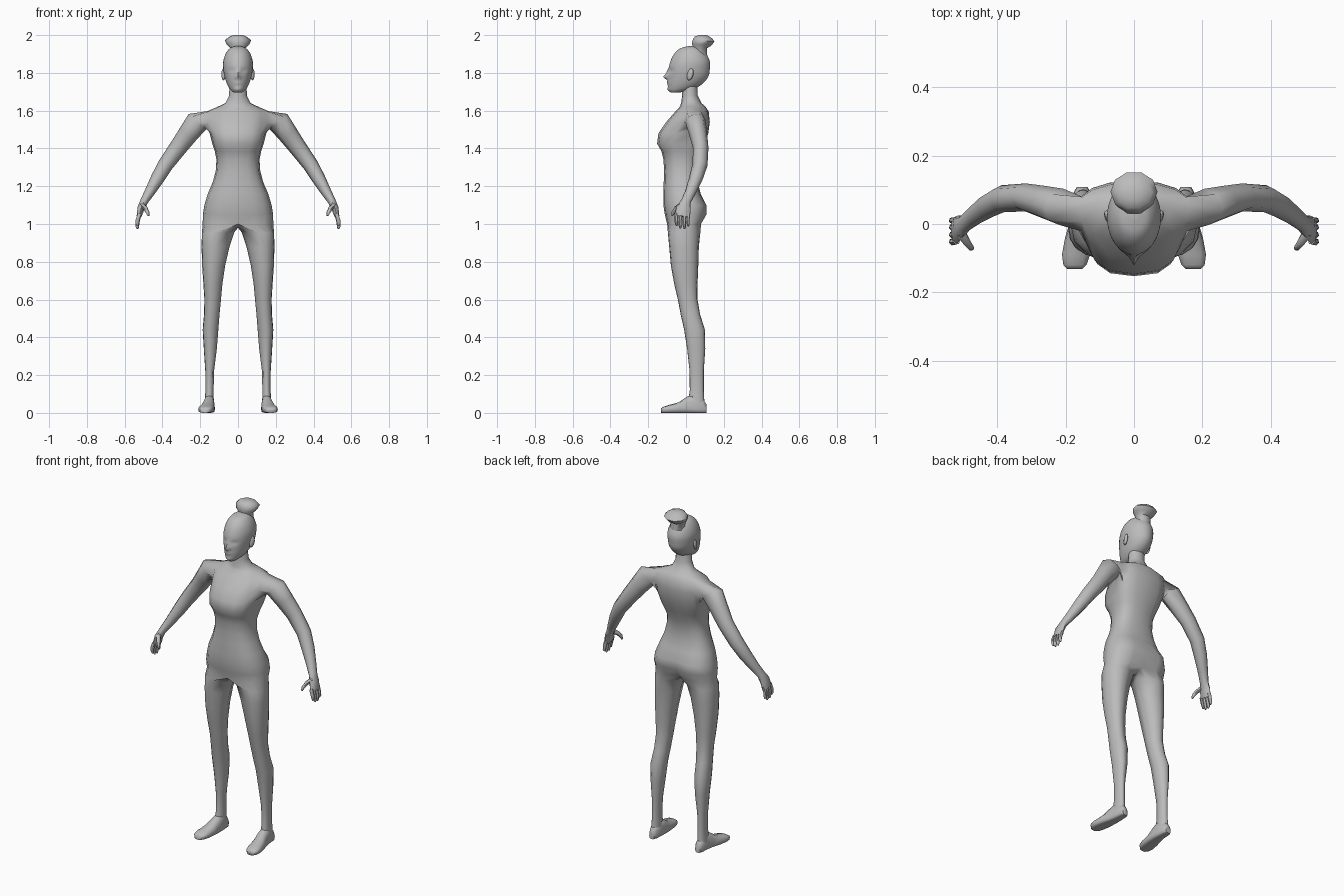
import bpy, bmesh, math
from mathutils import Vector

if "Cube" in bpy.data.objects:
    bpy.data.objects.remove(bpy.data.objects["Cube"])

skin = bpy.data.materials.new("grey_skin")
skin.diffuse_color = (0.5, 0.5, 0.5, 1)
skin.use_nodes = True
skin.node_tree.nodes["Principled BSDF"].inputs["Base Color"].default_value = skin.diffuse_color


def spow(v, p):
    return math.copysign(abs(v) ** p, v)


def finish(bm, name, mirror=False, angle=60):
    bmesh.ops.recalc_face_normals(bm, faces=bm.faces)
    me = bpy.data.meshes.new(name)
    bm.to_mesh(me)
    bm.free()
    ob = bpy.data.objects.new(name, me)
    bpy.context.collection.objects.link(ob)
    me.materials.append(skin)
    if mirror:
        mod = ob.modifiers.new("mirror", 'MIRROR')
        mod.merge_threshold = 0.0005
    bpy.ops.object.select_all(action='DESELECT')
    bpy.context.view_layer.objects.active = ob
    ob.select_set(True)
    bpy.ops.object.shade_smooth_by_angle(angle=math.radians(angle))
    return ob


def ring(bm, pts):
    return [bm.verts.new(p) for p in pts]


def bridge(bm, a, b):
    n = len(a)
    for i in range(n):
        bm.faces.new((a[i], a[(i + 1) % n], b[(i + 1) % n], b[i]))


def loft(bm, rows, start=None, cap=True):
    """Skin a list of closed point rings; start is an existing vertex loop."""
    prev = start
    for pts in rows:
        cur = ring(bm, pts)
        if prev:
            bridge(bm, prev, cur)
        elif cap:
            bm.faces.new(cur)
        prev = cur
    if cap:
        bm.faces.new(prev)


def tube_rows(path, dirs):
    """Rings across a path of (x, y, z, depth radius, thickness radius)."""
    rows = []
    for i, (x, y, z, ru, rv) in enumerate(path):
        a, b = Vector(path[max(i - 1, 0)][:3]), Vector(path[min(i + 1, len(path) - 1)][:3])
        t = (b - a).normalized()
        v = t.cross(Vector((0, 1, 0))).normalized()
        if v.x < 0:
            v = -v
        u = t.cross(v).normalized()
        if u.y < 0:
            u = -u
        rows.append([Vector((x, y, z)) + u * ru * c + v * rv * s for c, s in dirs])
    return rows


def circle_dirs(n, first=225):
    return [(math.cos(math.radians(first + 360 * i / n)),
             math.sin(math.radians(first + 360 * i / n))) for i in range(n)]


# ---- body: half torso, leg and arm in one skin, mirrored ----
bm = bmesh.new()
# height, half width, front y, back y, y of widest point, squareness
torso = [(1.00, .187, -.100, .085, .00, .85), (1.05, .186, -.112, .115, .00, .8),
         (1.10, .178, -.120, .115, .00, .8), (1.16, .160, -.120, .078, -.01, .8),
         (1.22, .134, -.118, .062, -.01, .8), (1.28, .118, -.116, .058, -.01, .8),
         (1.34, .114, -.119, .072, -.01, .8), (1.385, .123, -.130, .088, .00, .75),
         (1.425, .136, -.153, .102, .01, .7), (1.48, .150, -.146, .118, .03, .75),
         (1.54, .165, -.105, .126, .045, .85), (1.597, .163, -.055, .120, .05, .9),
         (1.622, .105, -.032, .102, .045, 1), (1.64, .066, -.026, .082, .03, 1),
         (1.68, .047, -.020, .062, .02, 1), (1.75, .045, -.020, .060, .02, 1)]
grid = []
for z, w, yf, yb, ym, p in torso:
    row = []
    for k in range(9):
        a = math.radians(-90 + 22.5 * k)
        s = spow(math.sin(a), p)
        x = 0 if k in (0, 8) else w * spow(math.cos(a), p)
        dent = .02 if k == 8 and z < 1.12 else 0      # seat cleft
        row.append((x, ym + s * ((ym - yf) if s < 0 else (yb - ym)) - dent, z))
    grid.append(ring(bm, row))
for r in range(len(grid) - 1):
    for k in range(8):
        if r in (9, 10) and k in (3, 4):              # arm opening
            continue
        bm.faces.new((grid[r][k], grid[r][k + 1], grid[r + 1][k + 1], grid[r + 1][k]))

# leg, starting from the hip row plus the crotch line
crotch = ring(bm, [(0, .045, .985), (0, 0, .98), (0, -.05, .985)])
leg = [(.955, .020, .191, -.096, .076), (.88, .045, .193, -.089, .068),
       (.78, .068, .190, -.080, .065), (.68, .083, .183, -.062, .061),
       (.60, .090, .178, -.043, .061), (.52, .098, .180, -.028, .075),
       (.44, .104, .187, -.010, .100), (.34, .112, .181, .006, .102),
       (.22, .127, .173, .019, .094), (.12, .129, .172, .020, .094),
       (.05, .128, .178, .010, .098)]
angs = [-90 + 22.5 * k for k in range(9)] + [135, 180, 225]
leg_rows = []
for z, xi, xo, yf, yb in leg:
    leg_rows.append([((xi + xo) / 2 + (xo - xi) / 2 * spow(math.cos(math.radians(a)), .9),
                      (yf + yb) / 2 + (yb - yf) / 2 * spow(math.sin(math.radians(a)), .9), z)
                     for a in angs])
loft(bm, leg_rows, start=grid[0] + crotch)

# arm and palm, starting from the arm opening
hole = [grid[9][3], grid[9][4], grid[9][5], grid[10][5],
        grid[11][5], grid[11][4], grid[11][3], grid[10][3]]
arm = [(.212, .050, 1.545, .054, .062), (.263, .064, 1.478, .048, .054),
       (.318, .078, 1.403, .041, .047), (.385, .074, 1.312, .040, .041),
       (.427, .052, 1.240, .036, .036), (.470, .022, 1.165, .029, .027),
       (.497, .000, 1.120, .026, .021), (.513, -.012, 1.085, .038, .019),
       (.524, -.020, 1.040, .041, .013)]
loft(bm, tube_rows(arm, circle_dirs(8)), start=hole)
finish(bm, "body", mirror=True)

# ---- fingers and thumb ----
bm = bmesh.new()
for y, tip in ((-.050, .990), (-.030, .976), (-.008, .974), (.012, .988)):
    mid = (1.055 + tip) / 2
    loft(bm, tube_rows([(.520, y, 1.055, .011, .011), (.531, y - .003, mid, .010, .011),
                        (.533, y, tip + .010, .008, .009), (.531, y, tip, .004, .005)],
                       circle_dirs(6)))
loft(bm, tube_rows([(.508, -.025, 1.10, .016, .014), (.490, -.052, 1.083, .013, .012),
                    (.479, -.068, 1.062, .010, .010), (.474, -.073, 1.043, .005, .005)],
                   circle_dirs(6)))
finish(bm, "fingers", mirror=True)

# ---- feet: flat-soled sections from heel to toe ----
bm = bmesh.new()
foot = [(.108, .152, .016, .045), (.092, .152, .025, .070), (.045, .152, .028, .105),
        (.005, .155, .033, .085), (-.040, .163, .039, .056), (-.090, .170, .041, .042),
        (-.120, .173, .034, .032), (-.132, .174, .022, .024)]
foot_rows = []
for y, cx, w, top in foot:
    pts = []
    for i in range(12):
        a = math.radians(30 * i)
        s = math.sin(a)
        pts.append((cx + w * spow(math.cos(a), .7), y,
                    .02 + (top - .02) * s if s > 0 else .02 + .02 * spow(s, .4)))
    foot_rows.append(pts)
loft(bm, foot_rows)
finish(bm, "feet", mirror=True)

# ---- head: interpolated sections with pushed-out face features ----
head = [(1.695, -.080, -.040, .020), (1.71, -.092, .030, .040), (1.74, -.096, .085, .058),
        (1.78, -.095, .118, .071), (1.82, -.092, .126, .078), (1.86, -.083, .126, .078),
        (1.90, -.063, .108, .066), (1.93, -.030, .080, .044), (1.942, .015, .050, .014)]


def spline(keys, t):
    i = min(int(t), len(keys) - 2)
    f = t - i
    a, b, c, d = (keys[min(max(i + o, 0), len(keys) - 1)] for o in (-1, 0, 1, 2))
    return [.5 * (2 * q + (r - p) * f + (2 * p - 5 * q + 4 * r - s) * f * f
                  + (3 * q - p - 3 * r + s) * f ** 3) for p, q, r, s in zip(a, b, c, d)]


# x, z, push, x spread, z spread: nose tip, nose bridge, eye sockets, lips, chin
features = [(0, 1.778, -.024, .011, .012), (0, 1.80, -.010, .009, .018),
            (.030, 1.812, .009, .014, .011), (-.030, 1.812, .009, .014, .011),
            (0, 1.748, -.006, .018, .008), (0, 1.712, -.005, .020, .010)]
bm = bmesh.new()
head_rows = []
for j in range(33):
    z, yf, yb, w = spline(head, j / 4)
    pts = []
    for i in range(32):
        a = math.radians(11.25 * i)
        x, y = w * math.cos(a), (yf + yb) / 2 + (yb - yf) / 2 * math.sin(a)
        if math.sin(a) < 0:
            y += sum(p * math.exp(-((x - fx) / sx) ** 2 - ((z - fz) / sz) ** 2)
                     for fx, fz, p, sx, sz in features)
        pts.append((x, y, z))
    head_rows.append(pts)
loft(bm, head_rows)
finish(bm, "head")

# ---- ears ----
bm = bmesh.new()
bmesh.ops.create_uvsphere(bm, u_segments=10, v_segments=6, radius=1)
for v in bm.verts:
    v.co = Vector((.077 + .010 * v.co.x + .004 * v.co.y,
                   .022 + .017 * v.co.y + .006 * v.co.z, 1.792 + .032 * v.co.z))
finish(bm, "ears", mirror=True)

# ---- hair bun: flared eight-sided knot ----
bm = bmesh.new()
bun = [(1.885, .075, .045, .040), (1.935, .073, .043, .040), (1.95, .082, .060, .054),
       (1.972, .094, .069, .060), (1.988, .093, .052, .048), (2.0, .090, .026, .022)]
loft(bm, [[(rx * math.cos(math.radians(36 * i)),
            cy + ry * math.sin(math.radians(36 * i)),
            z - .12 * ry * math.sin(math.radians(36 * i)) * (z < 1.99))
           for i in range(10)] for z, cy, rx, ry in bun])
finish(bm, "hair_bun")
